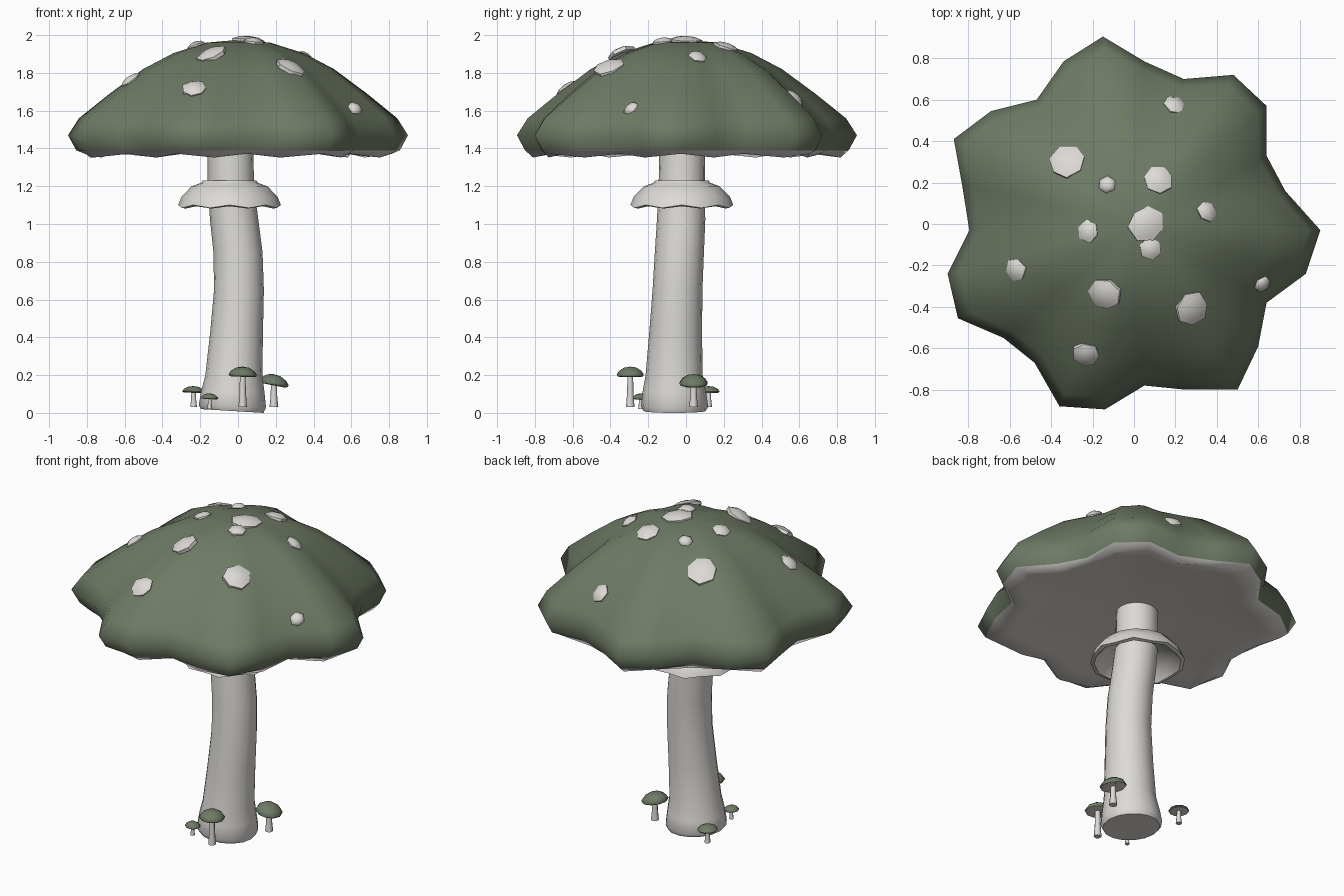
import bpy, bmesh, math, random
from mathutils import Vector
from mathutils.bvhtree import BVHTree

random.seed(4)
if "Cube" in bpy.data.objects:
    bpy.data.objects.remove(bpy.data.objects["Cube"], do_unlink=True)


def material(name, rgb):
    m = bpy.data.materials.new(name)
    m.use_nodes = True
    m.diffuse_color = (*rgb, 1)
    m.node_tree.nodes["Principled BSDF"].inputs["Base Color"].default_value = (*rgb, 1)
    return m


green = material("moss green", (0.155, 0.195, 0.13))
white = material("bone white", (0.72, 0.70, 0.67))


def loft(name, rings, mat, angle=50, cap_start=True, cap_end=True):
    """Join closed rings of points into one skin; a one-point ring is a pole."""
    bm = bmesh.new()
    rows = [[bm.verts.new(p) for p in ring] for ring in rings]
    for a, b in zip(rows, rows[1:]):
        n = max(len(a), len(b))
        for i in range(n):
            j = (i + 1) % n
            quad = [a[i % len(a)], a[j % len(a)], b[j % len(b)], b[i % len(b)]]
            bm.faces.new(list(dict.fromkeys(quad)))
    if cap_start and len(rows[0]) > 2:
        bm.faces.new(rows[0][::-1])
    if cap_end and len(rows[-1]) > 2:
        bm.faces.new(rows[-1])
    bmesh.ops.recalc_face_normals(bm, faces=bm.faces)
    # open skins: make sure the outer side is the front
    mesh = bpy.data.meshes.new(name)
    bm.to_mesh(mesh)
    bm.free()
    mesh.materials.append(mat)
    obj = bpy.data.objects.new(name, mesh)
    bpy.context.collection.objects.link(obj)
    bpy.ops.object.select_all(action='DESELECT')
    obj.select_set(True)
    bpy.context.view_layer.objects.active = obj
    bpy.ops.object.shade_smooth_by_angle(angle=math.radians(angle))
    return obj


def circle(x, y, z, r, n=16, tilt=0.0, wave=0.0):
    """Ring of points, optionally sloping along x or with a wavy height."""
    pts = []
    for i in range(n):
        a = math.tau * i / n
        dz = -tilt * math.cos(a) + wave * (-1) ** i
        pts.append(Vector((x + r * math.cos(a), y + r * math.sin(a), z + dz)))
    return pts


# Lobed outline of the large cap, counter-clockwise
outline = [Vector(p) for p in (
    (.90, -.03), (.73, .16), (.64, .33), (.64, .57), (.48, .72), (.24, .70), (.05, .785),
    (-.15, .905), (-.34, .785), (-.47, .60), (-.69, .545), (-.87, .41), (-.83, .19),
    (-.795, -.03), (-.90, -.24), (-.85, -.455), (-.63, -.55), (-.48, -.67), (-.36, -.88),
    (-.14, -.895), (.05, -.78), (.25, -.80), (.50, -.80), (.60, -.59), (.64, -.38), (.83, -.24))]


def lobes(scale, z, wave=0.0):
    """Scaled outline that becomes rounder towards the middle."""
    ring = []
    for i, p in enumerate(outline):
        q = p.lerp(p.normalized() * 0.83, (1 - scale) * 0.8) * scale
        ring.append(Vector((q.x, q.y, z + wave * (-1) ** i)))
    return ring


# Large cap: green dome and pale underside
dome = [(.955, 1.39), (1, 1.47), (.94, 1.56), (.77, 1.69), (.58, 1.82), (.4, 1.905), (.2, 1.96)]
cap = loft("cap_dome", [lobes(s, z) for s, z in dome] + [[Vector((0, 0, 1.975))]],
           green, 80, cap_start=False)
loft("cap_underside", [lobes(.955, 1.39), lobes(.91, 1.362, .01), lobes(.8, 1.375),
                       lobes(.5, 1.40), [Vector((0, 0, 1.42))]][::-1], white, 60, cap_end=False)
bm = bmesh.new()
bm.from_mesh(bpy.data.objects["cap_underside"].data)
if sum(f.normal.z * f.calc_area() for f in bm.faces) > 0:
    bmesh.ops.reverse_faces(bm, faces=bm.faces)
    bm.to_mesh(bpy.data.objects["cap_underside"].data)
bm.free()

# Pale spots, laid on the dome along its normals
bm = bmesh.new()
bm.from_mesh(cap.data)
tree = BVHTree.FromBMesh(bm)
bm.free()
spots = [(-.32, .30, .09), (-.13, .19, .045), (.12, .215, .068), (.35, .06, .052),
         (.06, 0, .085), (.08, -.12, .055), (-.22, -.035, .055), (-.57, -.22, .058),
         (-.14, -.34, .08), (.28, -.41, .085), (.62, -.29, .042), (-.23, -.63, .065),
         (.195, .575, .06)]
for k, (x, y, r) in enumerate(spots):
    hit, normal, _, _ = tree.ray_cast(Vector((x, y, 3)), Vector((0, 0, -1)))
    turn = normal.to_track_quat('Z', 'Y')
    n = 7 if r > .06 else 6
    start = random.uniform(0, 1)
    rings = []
    jitter = [random.uniform(.92, 1.1) for _ in range(n)]
    for scale, height in ((1, -.015), (1, .006), (.6, .02)):
        rings.append([hit + turn @ Vector((r * scale * j * math.cos(start + math.tau * i / n),
                                           r * scale * j * math.sin(start + math.tau * i / n),
                                           height)) for i, j in enumerate(jitter)])
    rings.append([hit + turn @ Vector((0, 0, .026))])
    loft(f"cap_spot_{k + 1}", rings, white, 50)

# Curved stem
stem = [(-.03, -.06, .01, .165, .01), (-.03, -.06, .035, .178, .005), (-.028, -.062, .11, .168, 0),
        (-.022, -.063, .2, .151, 0), (-.008, -.055, .42, .14, 0), (.005, -.045, .65, .132, 0),
        (0, -.035, .85, .13, 0), (-.02, -.026, 1.02, .128, 0), (-.038, -.022, 1.2, .123, 0),
        (-.04, -.02, 1.46, .12, 0)]
loft("stem", [circle(x, y, z, r, 16, t) for x, y, z, r, t in stem], white)

# Skirt around the stem
skirt = [(.115, 1.225, 0), (.142, 1.23, 0), (.15, 1.218, 0), (.2, 1.2, 0), (.255, 1.14, .004),
         (.272, 1.093, .008), (.25, 1.088, .006), (.205, 1.14, 0), (.115, 1.17, 0)]
loft("stem_skirt", [circle(-.045, -.022, z, r, 16, 0, w) for r, z, w in skirt], white,
     cap_start=False, cap_end=False)

# Small mushrooms at the foot: position, cap rim height, cap radius, cap height, foot height
young = [(.025, -.295, .2, .075, .045, .03), (.19, .04, .155, .078, .05, .03),
         (-.235, .12, .112, .06, .03, .03), (-.15, -.24, .078, .045, .025, .02)]
for k, (x, y, z, r, h, foot) in enumerate(young):
    t = .012 if k == 1 else .002
    loft(f"small_cap_{k + 1}",
         [circle(x, y, z + h * v, r * s, 10, t * s) for s, v in
          ((.95, -.12), (1, .08), (.82, .5), (.45, .88))] + [[Vector((x, y, z + h))]],
         green, 60, cap_start=False)
    loft(f"small_underside_{k + 1}",
         [circle(x, y, z - h * .12, r * .95, 10, t), circle(x, y, z - h * .2, r * .8, 10, t),
          [Vector((x, y, z + h * .1))]], white, 60)
    loft(f"small_stem_{k + 1}",
         [circle(x, y, foot, r * .3, 8), circle(x, y, (foot + z) / 2, r * .22, 8),
          circle(x, y, z + h * .2, r * .2, 8)], white)
